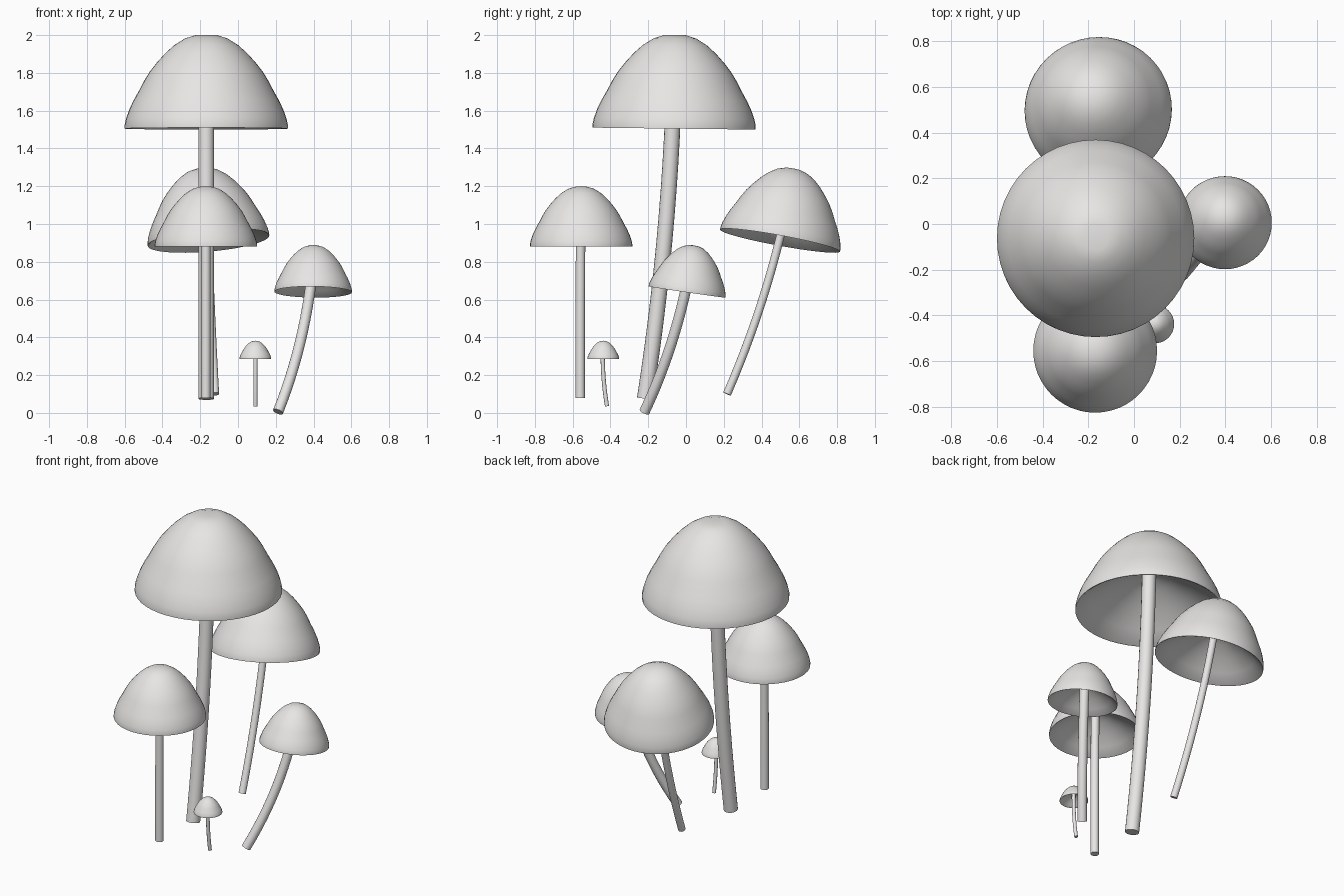
import bpy, bmesh, math
from mathutils import Vector

if "Cube" in bpy.data.objects:
    bpy.data.objects.remove(bpy.data.objects["Cube"])

mat = bpy.data.materials.new("pale_grey")
mat.diffuse_color = (0.8, 0.79, 0.78, 1)
mat.use_nodes = True
mat.node_tree.nodes["Principled BSDF"].inputs["Base Color"].default_value = mat.diffuse_color

# Cap outline as (radius, height) fractions, from rim to crown, then the hollow underside
DOME = [(1, 0), (1, .04), (.985, .1), (.945, .2), (.89, .3), (.825, .4), (.765, .5),
        (.695, .6), (.605, .7), (.5, .8), (.39, .885), (.26, .955), (.13, .99)]
HOLLOW = [(.98, .005), (.8, .13), (.55, .28), (.3, .4), (.12, .46)]


def finish(bm, name):
    bmesh.ops.recalc_face_normals(bm, faces=bm.faces)
    me = bpy.data.meshes.new(name)
    bm.to_mesh(me)
    bm.free()
    me.materials.append(mat)
    ob = bpy.data.objects.new(name, me)
    bpy.context.collection.objects.link(ob)
    bpy.ops.object.select_all(action='DESELECT')
    ob.select_set(True)
    bpy.context.view_layer.objects.active = ob
    bpy.ops.object.shade_smooth_by_angle(angle=math.radians(40))
    return ob


def bridge(bm, a, b):
    n = len(a)
    for i in range(n):
        bm.faces.new((a[i], a[(i + 1) % n], b[(i + 1) % n], b[i]))


def cap(name, centre, radius, height, up, crown=1.0, sides=48):
    """Lathed dome with a hollow underside, tilted so its axis follows up."""
    bm = bmesh.new()
    rot = Vector((0, 0, 1)).rotation_difference(Vector(up).normalized())

    def place(r, h, a=0.0):
        p = Vector((r * radius * math.cos(a), r * radius * math.sin(a), h * height))
        return bm.verts.new(rot @ p + Vector(centre))

    rings = [[place(r, h, math.tau * i / sides) for i in range(sides)]
             for r, h in HOLLOW[::-1] + DOME]
    for a, b in zip(rings, rings[1:]):
        bridge(bm, a, b)
    for ring, h in ((rings[0], .48), (rings[-1], crown)):
        tip = place(0, h)
        for i in range(sides):
            bm.faces.new((ring[i], ring[(i + 1) % sides], tip))
    return finish(bm, name)


def stem(name, points, radius, sides=16, steps=12):
    """Round tube along a smooth curve through three points (start, middle, end)."""
    p0, pm, p2 = map(Vector, points)
    t = (pm - p0).length / ((pm - p0).length + (p2 - pm).length)
    p1 = (pm - p0 * (1 - t) ** 2 - p2 * t * t) / (2 * t * (1 - t))
    bm = bmesh.new()
    rings = []
    for k in range(steps + 1):
        s = k / steps
        p = p0 * (1 - s) ** 2 + p1 * 2 * s * (1 - s) + p2 * s * s
        d = (p1 - p0) * (1 - s) + (p2 - p1) * s
        rot = Vector((0, 0, 1)).rotation_difference(d.normalized())
        rings.append([bm.verts.new(p + rot @ Vector((radius * math.cos(math.tau * i / sides),
                                                     radius * math.sin(math.tau * i / sides), 0)))
                      for i in range(sides)])
    for a, b in zip(rings, rings[1:]):
        bridge(bm, a, b)
    bm.faces.new(rings[0])
    bm.faces.new(rings[-1])
    return finish(bm, name)


# Tall mushroom, with a dimpled crown
cap("tall_cap", (-.168, -.063, 1.505), .432, .5, (0, .012, 1), crown=.975)
stem("tall_stem", [(-.168, -.218, .075), (-.168, -.125, .8), (-.168, -.063, 1.74)], .042)

# Back mushroom, leaning
cap("back_cap", (-.156, .498, .912), .323, .39, (-.085, .18, .98))
stem("back_stem", [(-.122, .217, .1), (-.142, .372, .5), (-.165, .535, 1.09)], .022)

# Front mushroom, upright
cap("front_cap", (-.17, -.555, .88), .271, .32, (0, 0, 1))
stem("front_stem", [(-.17, -.56, .08), (-.17, -.56, .5), (-.17, -.557, 1.03)], .025)

# Side mushroom, strongly curved stem
cap("side_cap", (.398, .005, .64), .205, .25, (.01, .145, .99))
stem("side_stem", [(.212, -.22, .006), (.318, -.09, .33), (.395, .02, .755)], .028)

# Tiny mushroom
cap("tiny_cap", (.092, -.438, .286), .084, .096, (0, 0, 1), sides=32)
stem("tiny_stem", [(.092, -.418, .035), (.092, -.436, .18), (.092, -.441, .33)], .011, sides=12)
